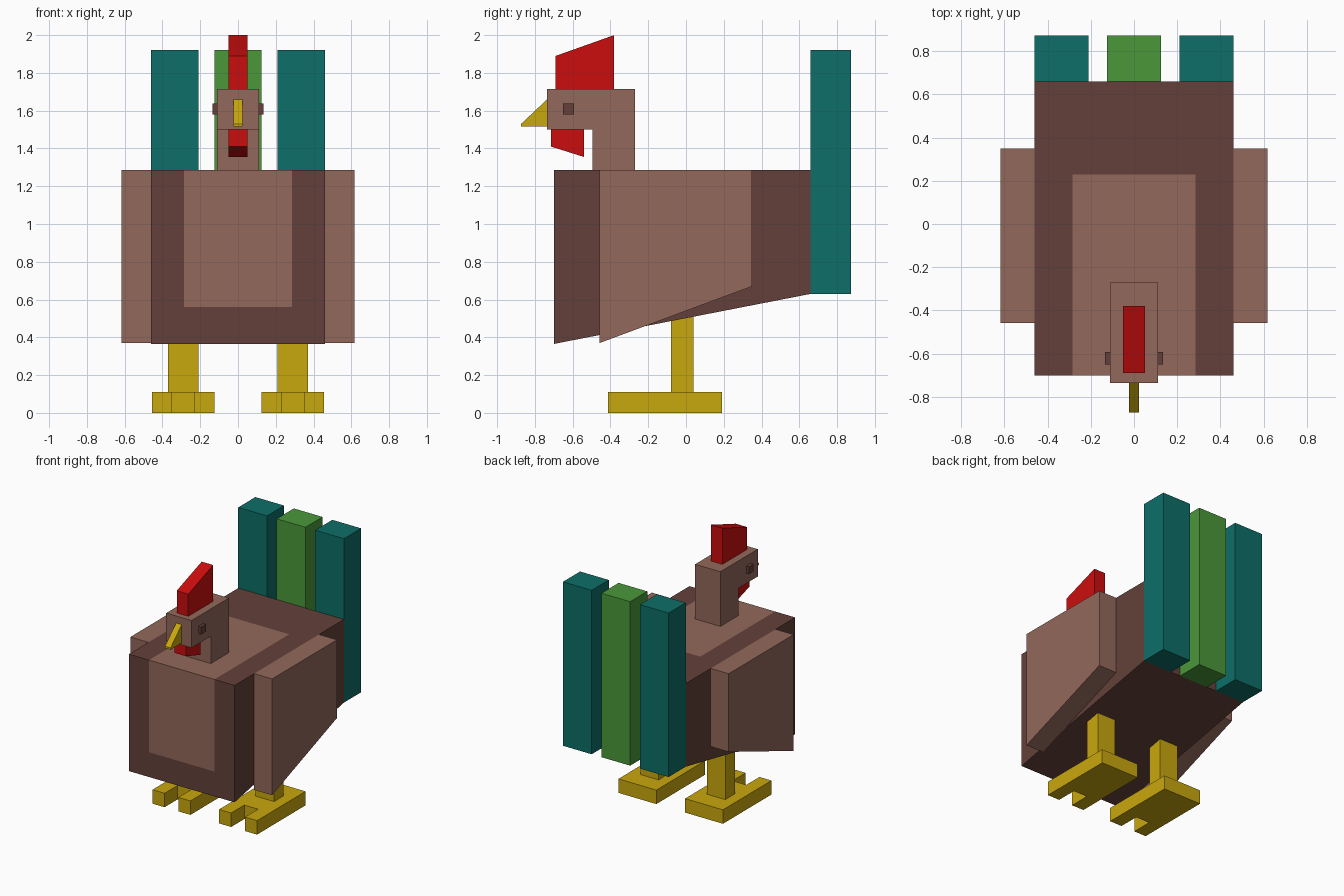
import bpy, bmesh
from mathutils import Vector

if "Cube" in bpy.data.objects:
    bpy.data.objects.remove(bpy.data.objects["Cube"], do_unlink=True)


def material(name, r, g, b):
    m = bpy.data.materials.new(name)
    m.use_nodes = True
    m.diffuse_color = (r, g, b, 1)
    m.node_tree.nodes["Principled BSDF"].inputs["Base Color"].default_value = (r, g, b, 1)
    return m


DARK = material("dark brown", 0.125, 0.051, 0.041)
LIGHT = material("light brown", 0.292, 0.138, 0.105)
TEAL = material("teal", 0.004, 0.156, 0.138)
GREEN = material("green", 0.069, 0.314, 0.042)
RED = material("red", 0.604, 0.004, 0.004)
YELLOW = material("yellow", 0.584, 0.392, 0.004)


def prism(name, outline, lo, hi, mat, axis="x"):
    """Extrude a (y, z) outline along x, or an (x, y) outline along z."""
    def place(p, t):
        return (t, p[0], p[1]) if axis == "x" else (p[0], p[1], t)
    bm = bmesh.new()
    base = bm.faces.new([bm.verts.new(place(p, lo)) for p in outline])
    new = bmesh.ops.extrude_face_region(bm, geom=[base])["geom"]
    verts = [v for v in new if isinstance(v, bmesh.types.BMVert)]
    bmesh.ops.translate(bm, verts=verts, vec=Vector(place((0, 0), hi - lo)))
    bmesh.ops.recalc_face_normals(bm, faces=bm.faces[:])
    mesh = bpy.data.meshes.new(name)
    bm.to_mesh(mesh)
    bm.free()
    mesh.materials.append(mat)
    ob = bpy.data.objects.new(name, mesh)
    bpy.context.collection.objects.link(ob)
    return ob


def rect(a0, a1, b0, b1):
    return [(a0, b0), (a1, b0), (a1, b1), (a0, b1)]


# Body, with a lighter panel cut into the breast and back
body = prism("body", [(-0.70, 0.365), (0.66, 0.63), (0.66, 1.285), (-0.70, 1.285)],
             -0.46, 0.46, DARK)
body.data.materials.append(LIGHT)
PANEL_X, PANEL_BACK, PANEL_LOW = 0.285, 0.23, 0.56
bm = bmesh.new()
bm.from_mesh(body.data)
for co, no in (((PANEL_X, 0, 0), (1, 0, 0)), ((-PANEL_X, 0, 0), (1, 0, 0)),
               ((0, PANEL_BACK, 0), (0, 1, 0)), ((0, 0, PANEL_LOW), (0, 0, 1))):
    bmesh.ops.bisect_plane(bm, geom=bm.verts[:] + bm.edges[:] + bm.faces[:],
                           plane_co=co, plane_no=no)
bm.normal_update()
for f in bm.faces:
    c = f.calc_center_median()
    on_back = f.normal.z > 0.9 and c.y < PANEL_BACK
    on_breast = f.normal.y < -0.9 and c.z > PANEL_LOW
    f.material_index = int(abs(c.x) < PANEL_X and (on_back or on_breast))
bm.to_mesh(body.data)
bm.free()

# Head and neck in one bent block
prism("head_and_neck", [(-0.495, 1.285), (-0.27, 1.285), (-0.27, 1.715),
                        (-0.735, 1.715), (-0.735, 1.5), (-0.495, 1.5)],
      -0.11, 0.11, LIGHT)
prism("comb", [(-0.69, 1.715), (-0.38, 1.715), (-0.38, 2.0), (-0.69, 1.89)],
      -0.05, 0.05, RED)
prism("wattle", [(-0.715, 1.41), (-0.54, 1.355), (-0.54, 1.5), (-0.715, 1.5)],
      -0.05, 0.05, RED)
prism("beak", [(-0.735, 1.515), (-0.735, 1.66), (-0.873, 1.53), (-0.873, 1.515)],
      -0.024, 0.024, YELLOW)

# Middle tail feather
TAIL = rect(0.66, 0.873, 0.63, 1.92)
prism("tail_feather_middle", TAIL, -0.125, 0.125, GREEN)

# Paired parts
WING = [(-0.457, 0.37), (0.35, 0.67), (0.35, 1.285), (-0.457, 1.285)]
FOOT = [(0.125, 0.19), (0.455, 0.19), (0.455, -0.413), (0.35, -0.413),
        (0.35, -0.25), (0.23, -0.25), (0.23, -0.413), (0.125, -0.413)]
for side, s in (("left", 1), ("right", -1)):
    def pair(name, outline, inner, outer, mat):
        prism(f"{name}_{side}", outline, *sorted((s * inner, s * outer)), mat)

    pair("wing", WING, 0.46, 0.617, LIGHT)
    pair("eye", rect(-0.65, -0.592, 1.58, 1.637), 0.11, 0.134, DARK)
    pair("tail_feather", TAIL, 0.21, 0.46, TEAL)
    pair("leg", rect(-0.08, 0.04, 0.11, 0.52), 0.21, 0.37, YELLOW)
    prism(f"foot_{side}", [(s * x, y) for x, y in FOOT], 0, 0.11, YELLOW, axis="z")
